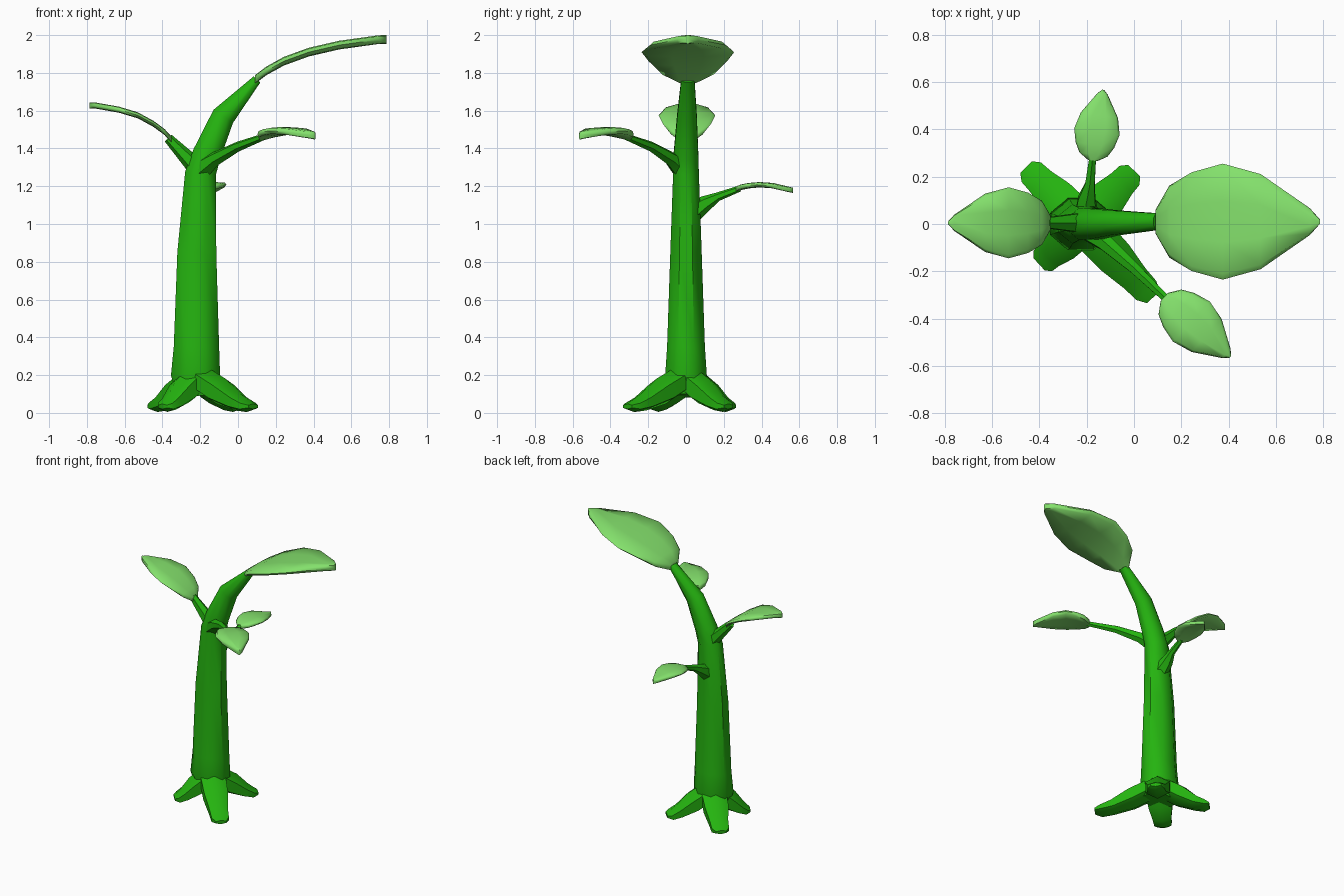
import bpy, bmesh, math
from mathutils import Vector

cube = bpy.data.objects.get("Cube")
if cube:
    bpy.data.objects.remove(cube, do_unlink=True)


def material(name, rgb):
    m = bpy.data.materials.new(name)
    m.use_nodes = True
    m.diffuse_color = (*rgb, 1)
    bsdf = next(n for n in m.node_tree.nodes if n.type == 'BSDF_PRINCIPLED')
    bsdf.inputs["Base Color"].default_value = (*rgb, 1)
    return m


STEM = material("stem green", (0.018, 0.45, 0.005))
LEAF = material("leaf green", (0.23, 0.75, 0.15))


def loft(name, rings, mat, angle):
    """Skin a list of equal-length rings and cap both ends."""
    bm = bmesh.new()
    loops = [[bm.verts.new(p) for p in ring] for ring in rings]
    n = len(loops[0])
    for a, b in zip(loops, loops[1:]):
        for i in range(n):
            j = (i + 1) % n
            bm.faces.new((a[i], a[j], b[j], b[i]))
    bm.faces.new(loops[0][::-1])
    bm.faces.new(loops[-1])
    bmesh.ops.recalc_face_normals(bm, faces=bm.faces[:])
    mesh = bpy.data.meshes.new(name)
    bm.to_mesh(mesh)
    bm.free()
    mesh.materials.append(mat)
    ob = bpy.data.objects.new(name, mesh)
    bpy.context.collection.objects.link(ob)
    bpy.ops.object.select_all(action='DESELECT')
    ob.select_set(True)
    bpy.context.view_layer.objects.active = ob
    bpy.ops.object.shade_smooth_by_angle(angle=math.radians(angle))


def tube(name, path, sides, side=None):
    """Path entries: x, y, z, half width, half height."""
    pts = [Vector(p[:3]) for p in path]
    rings = []
    for i, (p, c) in enumerate(zip(path, pts)):
        t = (pts[min(i + 1, len(pts) - 1)] - pts[max(i - 1, 0)]).normalized()
        s = side or t.cross(Vector((0, 0, 1))).normalized()
        u = s.cross(t).normalized()
        k = 1 / math.cos(math.pi / sides)
        rings.append([c + s * p[3] * k * math.cos(a) + u * p[4] * k * math.sin(a)
                      for a in ((j + 0.5) * 2 * math.pi / sides for j in range(sides))])
    loft(name, rings, STEM, 50)


# Trunk, bending over towards the top leaf
tube("trunk", [
    (-0.215, 0, 0.09, 0.09, 0.105),
    (-0.225, 0, 0.20, 0.11, 0.13),
    (-0.22, 0, 0.35, 0.10, 0.12),
    (-0.218, 0, 0.85, 0.083, 0.103),
    (-0.198, 0, 1.27, 0.068, 0.082),
    (-0.165, 0, 1.37, 0.065, 0.075),
    (-0.078, 0.005, 1.57, 0.052, 0.062),
    (0.10, 0.01, 1.765, 0.035, 0.024)], 8, Vector((0, 1, 0)))

# Four splayed roots: share of the way out, height, half width, half height
ROOT = [(0.0, 0.20, 0.085, 0.06), (0.42, 0.115, 0.08, 0.065),
        (0.72, 0.058, 0.062, 0.042), (0.9, 0.036, 0.058, 0.028),
        (1.0, 0.034, 0.035, 0.012)]
for name, tx, ty in (("root_front_left", 0.08, -0.31), ("root_front_right", -0.40, -0.17),
                     ("root_back_left", 0.0, 0.225), ("root_back_right", -0.455, 0.24)):
    tube(name, [(-0.215 + (tx + 0.215) * f, ty * f, z, w, h) for f, z, w, h in ROOT], 6)

# Side branches
BRANCHES = {
    "branch_right": [(-0.19, 0.005, 1.26, 0.05), (-0.25, 0.005, 1.33, 0.038),
                     (-0.37, 0.005, 1.455, 0.022)],
    "branch_front": [(-0.19, -0.02, 1.29, 0.05), (-0.12, -0.08, 1.345, 0.033),
                     (0, -0.185, 1.41, 0.023), (0.14, -0.32, 1.463, 0.015)],
    "branch_back": [(-0.20, 0.03, 1.06, 0.05), (-0.20, 0.105, 1.11, 0.036),
                    (-0.186, 0.17, 1.145, 0.02), (-0.174, 0.285, 1.188, 0.014)],
}
for name, path in BRANCHES.items():
    tube(name, [(*p, p[3]) for p in path], 6)

# Leaves share one outline: share of length, share of half width
OUTLINE = [(0, 0.2), (0.085, 0.62), (0.22, 0.85), (0.41, 1.0),
           (0.64, 0.82), (0.94, 0.23), (1, 0.04)]


def leaf(name, base, tip, width, thick, heights):
    b, t = Vector((*base, 0)), Vector((*tip, 0))
    d = (t - b).normalized()
    s = Vector((-d.y, d.x, 0))
    # Flat faces above and below with a bevelled rim
    section = ((1, 0), (0.9, 0.8), (0.35, 1), (-0.35, 1), (-0.9, 0.8),
               (-1, 0), (-0.9, -0.8), (-0.35, -1), (0.35, -1), (0.9, -0.8))
    rings = [[b.lerp(t, f) + s * width * w * a + Vector((0, 0, z + thick * c))
              for a, c in section] for (f, w), z in zip(OUTLINE, heights)]
    loft(name, rings, LEAF, 60)


leaf("leaf_top", (0.09, 0.01), (0.785, 0.01), 0.245, 0.023,
     (1.765, 1.81, 1.862, 1.91, 1.947, 1.976, 1.977))
leaf("leaf_right", (-0.352, 0.005), (-0.785, 0.005), 0.15, 0.016,
     (1.447, 1.487, 1.53, 1.575, 1.605, 1.628, 1.628))
leaf("leaf_front", (0.128, -0.308), (0.407, -0.562), 0.115, 0.02,
     (1.463, 1.475, 1.485, 1.493, 1.489, 1.472, 1.467))
leaf("leaf_back", (-0.175, 0.268), (-0.13, 0.567), 0.097, 0.014,
     (1.186, 1.195, 1.203, 1.208, 1.203, 1.182, 1.178))
